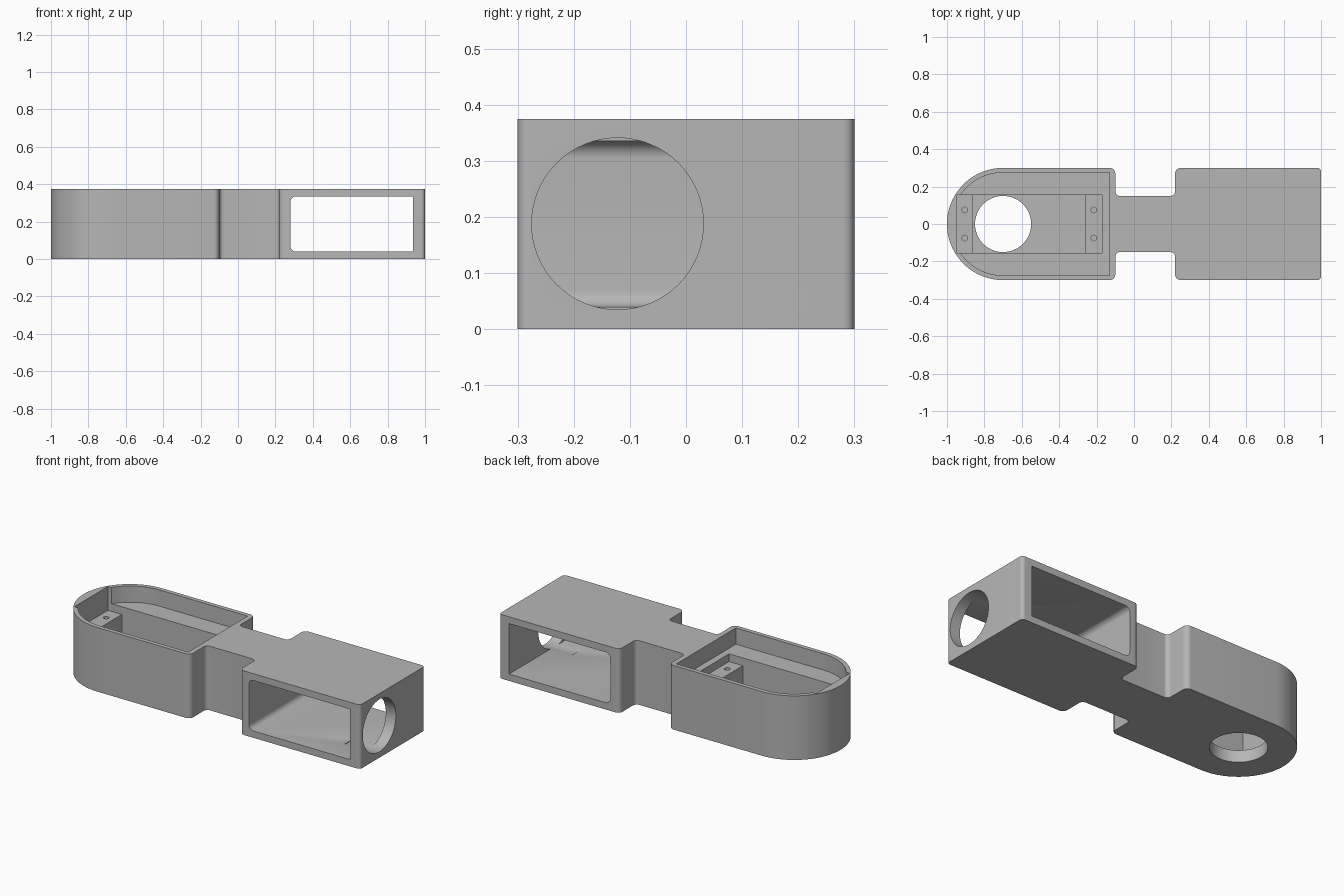
import bpy, bmesh, math
from mathutils import Vector

cube = bpy.data.objects.get("Cube")
if cube:
    bpy.data.objects.remove(cube, do_unlink=True)

HEIGHT = 0.375
ABOVE = 0.5

grey = bpy.data.materials.new("matte_grey")
grey.use_nodes = True
colour = (0.47, 0.47, 0.47, 1)
grey.diffuse_color = colour
grey.node_tree.nodes["Principled BSDF"].inputs["Base Color"].default_value = colour


def rounded(corners):
    """Fillet right-angled corners given as (u, v, radius)."""
    out = []
    for i, (u, v, r) in enumerate(corners):
        p = Vector((u, v))
        if r == 0:
            out.append(p)
            continue
        a = (Vector(corners[i - 1][:2]) - p).normalized() * r
        b = (Vector(corners[(i + 1) % len(corners)][:2]) - p).normalized() * r
        n = 32 if r > 0.1 else 8
        for k in range(n + 1):
            t = math.pi / 2 * k / n
            out.append(p + a * (1 - math.sin(t)) + b * (1 - math.cos(t)))
    return out


def rect(u0, u1, v0, v1):
    return [(u0, v0), (u1, v0), (u1, v1), (u0, v1)]


def circle(u, v, r, n):
    return [(u + r * math.cos(2 * math.pi * k / n), v + r * math.sin(2 * math.pi * k / n))
            for k in range(n)]


def prism(name, outline, lo, hi, axis="z"):
    """Extrude an outline along the given axis."""
    place = {"z": lambda u, v, w: (u, v, w),
             "y": lambda u, v, w: (u, w, v),
             "x": lambda u, v, w: (w, u, v)}[axis]
    bm = bmesh.new()
    face = bm.faces.new([bm.verts.new(place(u, v, lo)) for u, v in outline])
    new = bmesh.ops.extrude_face_region(bm, geom=[face])["geom"]
    shift = Vector(place(0, 0, hi - lo))
    bmesh.ops.translate(bm, vec=shift, verts=[g for g in new if isinstance(g, bmesh.types.BMVert)])
    bmesh.ops.remove_doubles(bm, verts=bm.verts, dist=0.0001)
    bmesh.ops.recalc_face_normals(bm, faces=bm.faces)
    mesh = bpy.data.meshes.new(name)
    bm.to_mesh(mesh)
    bm.free()
    mesh.materials.append(grey)
    obj = bpy.data.objects.new(name, mesh)
    bpy.context.collection.objects.link(obj)
    return obj


# Body: rounded end, narrow neck and square end
half = [(-1, 0.3, 0.3), (-0.1, 0.3, 0.03), (-0.1, 0.15, 0.025),
        (0.22, 0.15, 0.025), (0.22, 0.3, 0.03), (1, 0.3, 0.02)]
mirrored = [(x, -y, r) for x, y, r in reversed(half)]
body = prism("arm_body", rounded(half + mirrored), 0, HEIGHT)

# Upper recess: follows the rounded end, with a flat at the tip
start = math.pi / 2
stop = math.pi - math.asin(0.155 / 0.275)
side = [(-0.13, 0.275)]
for k in range(25):
    a = start + (stop - start) * k / 24
    side.append((-0.7 + 0.275 * math.cos(a), 0.275 * math.sin(a)))
side.append((-0.95, 0.155))
recess = side + [(x, -y) for x, y in reversed(side)]

cutters = [
    prism("recess_cutter", recess, 0.28, ABOVE),
    # Mounting ledges and the deep bay between them
    prism("ledge_cutter", rect(-0.95, -0.17, -0.155, 0.155), 0.235, ABOVE),
    prism("bay_cutter", rect(-0.86, -0.26, -0.155, 0.155), 0.07, ABOVE),
    prism("floor_hole_cutter", circle(-0.7, 0, 0.15, 64), -0.1, 0.2),
    # Window through the square end
    prism("window_cutter", rounded([(0.28, 0.04, 0.03), (0.935, 0.04, 0),
                                    (0.935, 0.335, 0), (0.28, 0.335, 0.03)]), -ABOVE, ABOVE, "y"),
    prism("end_hole_cutter", circle(-0.122, 0.188, 0.153, 64), 0.8, 1.1, "x"),
]
# Screw holes in the ledges
for x in (-0.905, -0.215):
    for y in (-0.075, 0.075):
        cutters.append(prism("screw_hole_cutter", circle(x, y, 0.015, 20), 0.12, 0.3))

bpy.ops.object.select_all(action="DESELECT")
body.select_set(True)
bpy.context.view_layer.objects.active = body
for cutter in cutters:
    cutter.hide_render = True
    mod = body.modifiers.new("cut", "BOOLEAN")
    mod.operation = "DIFFERENCE"
    mod.solver = "EXACT"
    mod.object = cutter
    bpy.ops.object.modifier_apply(modifier=mod.name)
    bpy.data.objects.remove(cutter, do_unlink=True)

bpy.ops.object.shade_smooth_by_angle(angle=math.radians(30))
